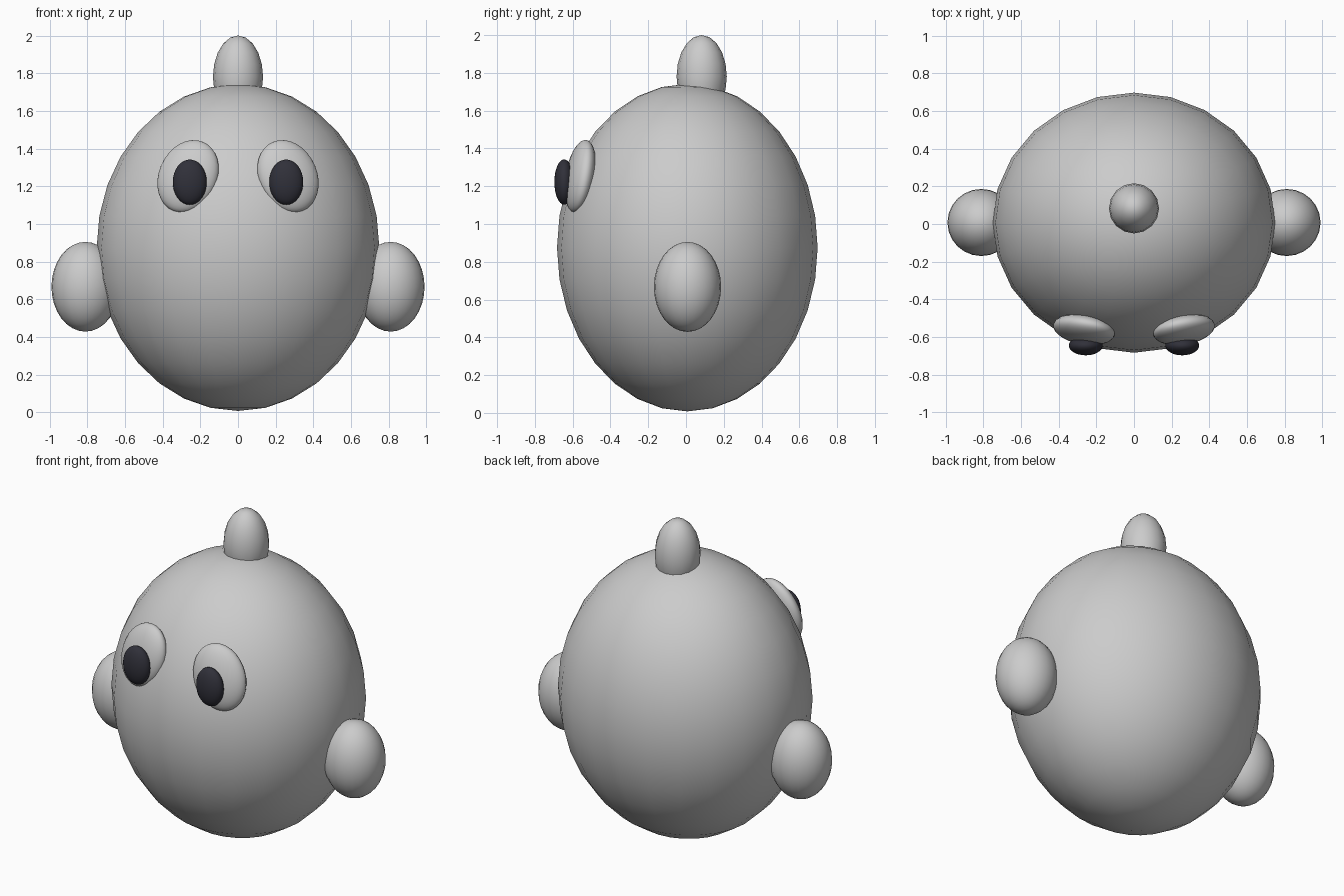
import bpy
from math import radians

if "Cube" in bpy.data.objects:
    bpy.data.objects.remove(bpy.data.objects["Cube"])


def material(name, rgb):
    m = bpy.data.materials.new(name)
    m.diffuse_color = (*rgb, 1)
    m.use_nodes = True
    m.node_tree.nodes["Principled BSDF"].inputs["Base Color"].default_value = m.diffuse_color
    return m


grey = material("light grey", (0.6, 0.6, 0.6))
dark = material("dark slate", (0.03, 0.03, 0.042))


def ellipsoid(name, center, radii, mat, segments=24, rings=16, rot=(0, 0, 0)):
    """Smooth stretched ball; rot is in degrees, XYZ order."""
    bpy.ops.mesh.primitive_uv_sphere_add(segments=segments, ring_count=rings, radius=1)
    ob = bpy.context.object
    ob.name = name
    ob.location = center
    ob.scale = radii
    ob.rotation_euler = [radians(a) for a in rot]
    ob.data.materials.append(mat)
    bpy.ops.object.shade_smooth()
    return ob


# Egg-shaped body and the knob on top
ellipsoid("body", (0, 0.007, 0.875), (0.75, 0.69, 0.867), grey)
ellipsoid("top_knob", (0, 0.083, 1.78), (0.133, 0.133, 0.22), grey, 16, 10)

# Paired arms, eyes and pupils
for side, s in (("left", -1), ("right", 1)):
    ellipsoid(side + "_arm", (s * 0.81, 0.008, 0.667), (0.18, 0.178, 0.238), grey)
    # Eyes lean inward at the top and follow the curve of the body
    ellipsoid(side + "_eye", (s * 0.265, -0.56, 1.253), (0.16, 0.072, 0.2), grey,
              rot=(-12, s * -20, s * 16))
    ellipsoid(side + "_pupil", (s * 0.256, -0.645, 1.222), (0.09, 0.052, 0.12), dark)
